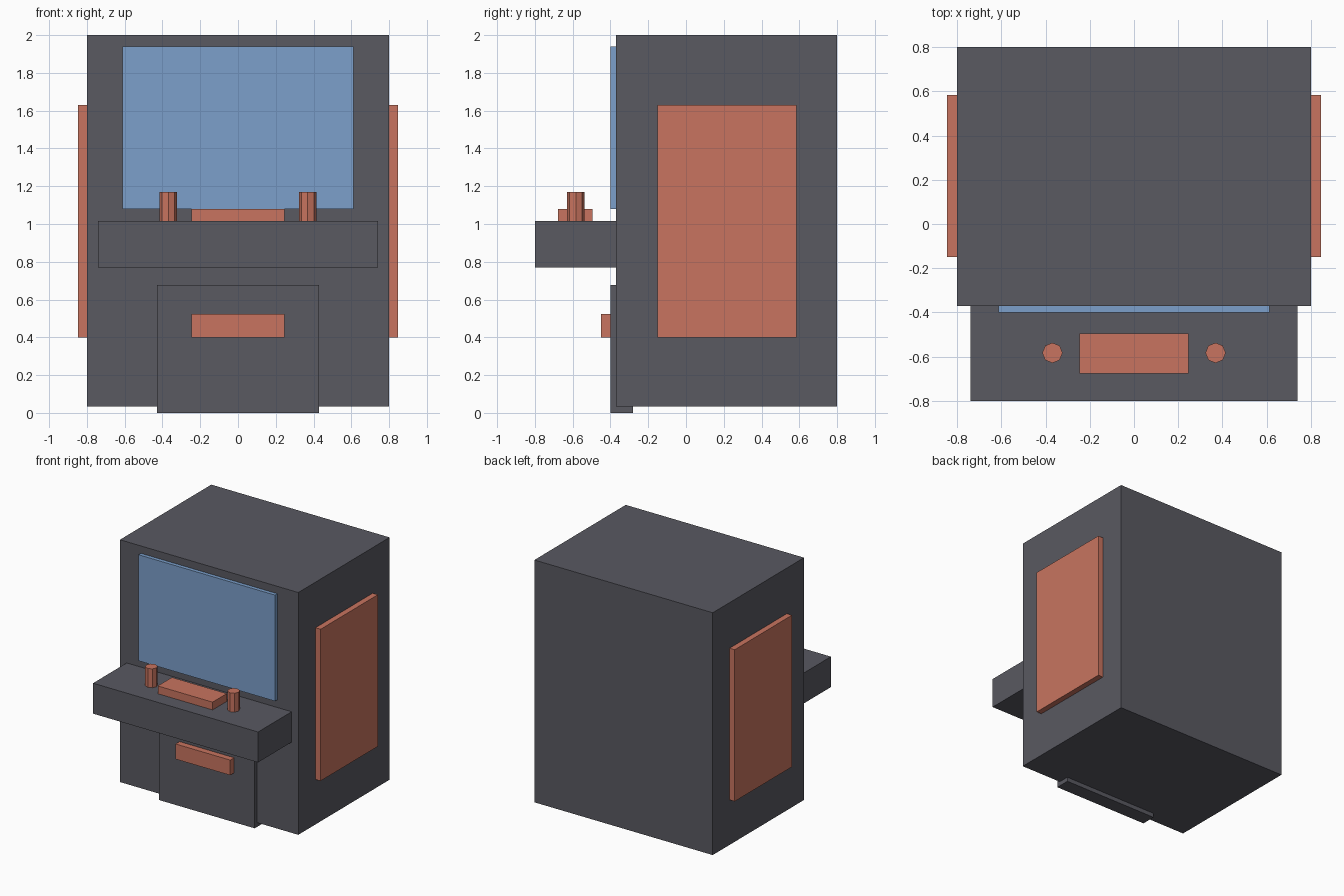
import bpy

if "Cube" in bpy.data.objects:
    bpy.data.objects.remove(bpy.data.objects["Cube"])


def material(name, rgb):
    m = bpy.data.materials.new(name)
    m.diffuse_color = (*rgb, 1)
    m.use_nodes = True
    m.node_tree.nodes["Principled BSDF"].inputs["Base Color"].default_value = m.diffuse_color
    return m


GREY = material("dark_grey", (0.10, 0.10, 0.12))
RED = material("brick_red", (0.58, 0.175, 0.115))
BLUE = material("screen_blue", (0.20, 0.35, 0.60))


def box(name, x, y, z, mat):
    """Box spanning the given (min, max) pairs."""
    spans = (x, y, z)
    bpy.ops.mesh.primitive_cube_add(size=1, location=[(a + b) / 2 for a, b in spans])
    ob = bpy.context.object
    ob.name = name
    ob.scale = [b - a for a, b in spans]
    bpy.ops.object.transform_apply(location=False, rotation=False, scale=True)
    ob.data.materials.append(mat)
    return ob


# Cabinet body and lower door
box("cabinet", (-0.80, 0.80), (-0.37, 0.80), (0.035, 2.0), GREY)
box("lower_door", (-0.43, 0.43), (-0.40, -0.28), (0.0, 0.677), GREY)
box("coin_plate", (-0.245, 0.245), (-0.45, -0.395), (0.40, 0.523), RED)

# Screen
box("screen", (-0.612, 0.612), (-0.40, -0.365), (1.08, 1.94), BLUE)

# Control shelf with button panel
box("control_shelf", (-0.74, 0.74), (-0.80, -0.36), (0.77, 1.017), GREY)
box("button_panel", (-0.246, 0.246), (-0.677, -0.495), (1.01, 1.08), RED)

# Joysticks and side panels, one on each side
for side, s in (("left", -1), ("right", 1)):
    bpy.ops.mesh.primitive_cylinder_add(vertices=8, radius=0.046, depth=0.16,
                                        location=(s * 0.369, -0.583, 1.09))
    stick = bpy.context.object
    stick.name = "joystick_" + side
    stick.data.materials.append(RED)
    box("side_panel_" + side, sorted((s * 0.79, s * 0.846)), (-0.15, 0.584), (0.40, 1.63), RED)
